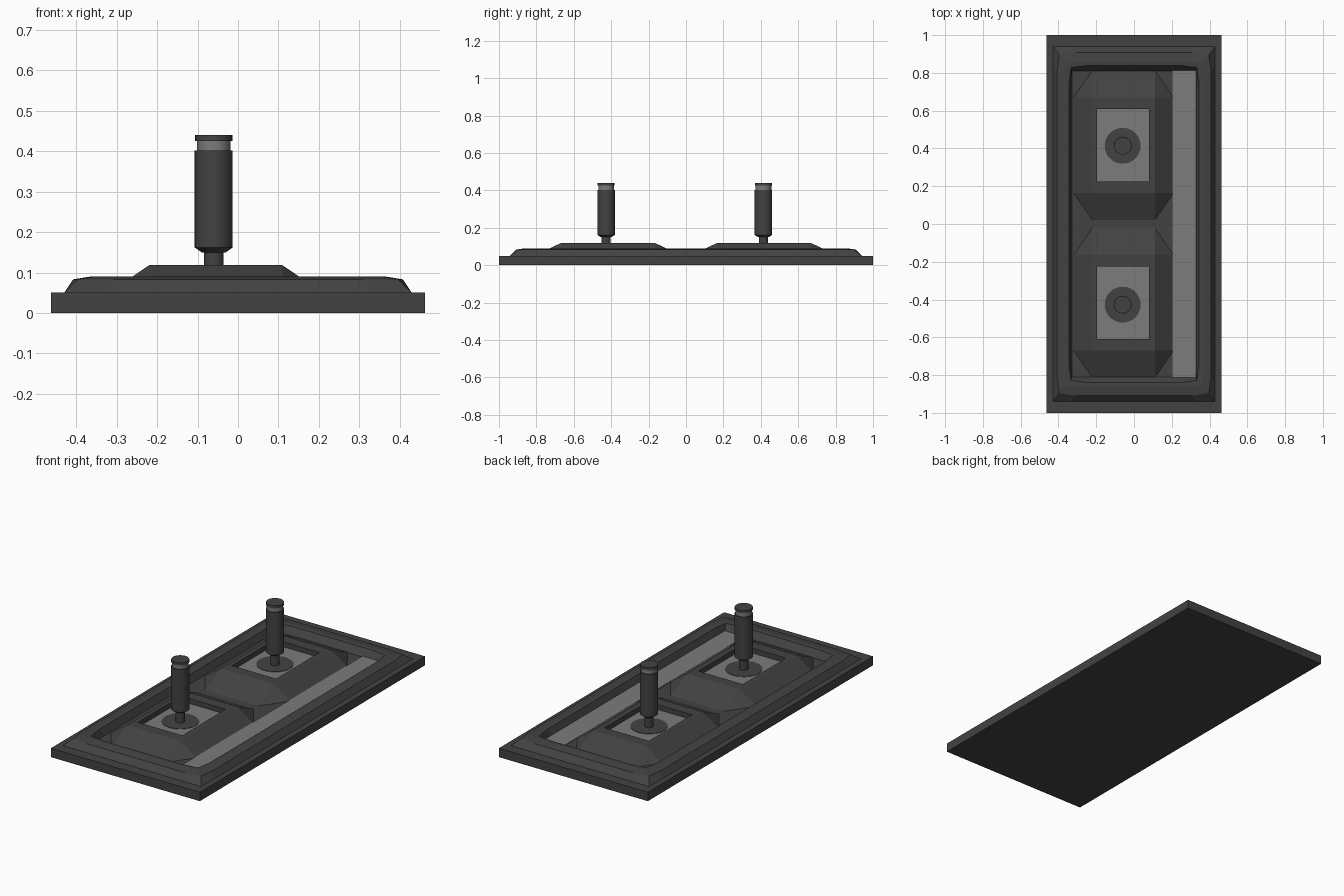
import bpy, bmesh, math

if "Cube" in bpy.data.objects:
    bpy.data.objects.remove(bpy.data.objects["Cube"])


def material(name, v):
    m = bpy.data.materials.new(name)
    m.diffuse_color = (v, v, v, 1)
    m.use_nodes = True
    m.node_tree.nodes["Principled BSDF"].inputs["Base Color"].default_value = m.diffuse_color
    return m


DARK = material("dark grey", 0.055)
SILVER = material("silver grey", 0.2)


def finish(bm, name, mats):
    me = bpy.data.meshes.new(name)
    bmesh.ops.remove_doubles(bm, verts=bm.verts, dist=1e-5)
    bm.to_mesh(me)
    bm.free()
    ob = bpy.data.objects.new(name, me)
    bpy.context.collection.objects.link(ob)
    for m in mats:
        me.materials.append(m)
    return ob


def loft(bm, rings, cap_mat=None, cap_start=False):
    """Join closed counter-clockwise rings; optionally cap the last/first."""
    vs = [[bm.verts.new(p) for p in r] for r in rings]
    n = len(vs[0])
    for a, b in zip(vs, vs[1:]):
        for i in range(n):
            j = (i + 1) % n
            bm.faces.new((a[i], a[j], b[j], b[i]))
    if cap_mat is not None:
        bm.faces.new(vs[-1]).material_index = cap_mat
    if cap_start:
        bm.faces.new(vs[0][::-1])


def box(name, x0, x1, y0, y1, z0, z1, mat):
    bm = bmesh.new()
    rect = [(x0, y0), (x1, y0), (x1, y1), (x0, y1)]
    loft(bm, [[(x, y, z) for x, y in rect] for z in (z0, z1)], 0, True)
    return finish(bm, name, [mat])


# Base plate and the light strip on its right side
box("base_plate", -0.463, 0.463, -1, 1, 0, 0.05, DARK)
box("light_strip", 0.205, 0.328, -0.812, 0.812, 0.049, 0.054, SILVER)


# Raised frame with softly pulled-in corners
def frame_ring(a, b, z, c):
    pts = []
    for sx, sy in ((-1, -1), (1, -1), (1, 1), (-1, 1)):
        corner = [(sx * a, sy * (b - 0.1)), (sx * (a - c), sy * (b - c)),
                  (sx * (a - 0.1), sy * b)]
        if sx * sy < 0:
            corner.reverse()
        pts += [(x, y, z) for x, y in corner]
    return pts


bm = bmesh.new()
loft(bm, [frame_ring(*r) for r in (
    (0.43, 0.94, 0.05, 0), (0.408, 0.908, 0.083, 0.012),
    (0.365, 0.86, 0.09, 0.008), (0.345, 0.84, 0.088, 0.012),
    (0.327, 0.81, 0.05, 0))])
finish(bm, "raised_frame", [DARK])


# Faceted mounds, each with a recessed light panel
def chamfered(x0, x1, y0, y1, z, dx=0, dy=0):
    return [(x, y, z) for x, y in (
        (x0 - dx, y0), (x0, y0 - dy), (x1, y0 - dy), (x1 + dx, y0),
        (x1 + dx, y1), (x1, y1 + dy), (x0, y1 + dy), (x0 - dx, y1))]


def mound(name, cy):
    bm = bmesh.new()
    top = (-0.22, 0.11, cy - 0.252, cy + 0.252)
    hole = (-0.195, 0.08, cy - 0.192, cy + 0.192)
    rings = [chamfered(*top, 0.05, 0.1, 0.145), chamfered(*top, 0.118),
             chamfered(*hole, 0.118), chamfered(*hole, 0.09)]
    # Square rings have doubled corner points, merged when finished
    loft(bm, rings[:3])
    loft(bm, [[r[i] for i in (0, 2, 4, 6)] for r in rings[2:]], 1)
    finish(bm, name, [DARK, SILVER])


# Turned parts: profile of (radius, height, material of band below)
def turned(name, cx, cy, profile, mats, n=32):
    bm = bmesh.new()
    circ = [(math.cos(2 * math.pi * i / n), math.sin(2 * math.pi * i / n))
            for i in range(n)]
    loft(bm, [[(cx + r * c, cy + r * s, z) for c, s in circ]
              for r, z in profile], 0, True)
    ob = finish(bm, name, mats)
    for p in ob.data.polygons:
        p.use_smooth = len(p.vertices) == 4
    bpy.context.view_layer.objects.active = ob
    ob.select_set(True)
    bpy.ops.object.shade_smooth_by_angle(angle=math.radians(30))
    ob.select_set(False)
    return ob


for side, my, ty in (("front", -0.417, -0.427), ("back", 0.417, 0.414)):
    mound(side + "_mound", my)
    turned(side + "_collar", -0.06, ty, [(0.095, 0.089), (0.095, 0.092)], [DARK])
    lever = turned(side + "_lever", -0.06, ty, [
        (0.024, 0.09), (0.024, 0.15), (0.03, 0.15), (0.047, 0.162),
        (0.047, 0.402), (0.042, 0.402), (0.042, 0.425), (0.046, 0.425),
        (0.046, 0.44)], [DARK, SILVER])
    # Light neck band below the cap
    for p in lever.data.polygons:
        if 0.405 < p.center.z < 0.424:
            p.material_index = 1
